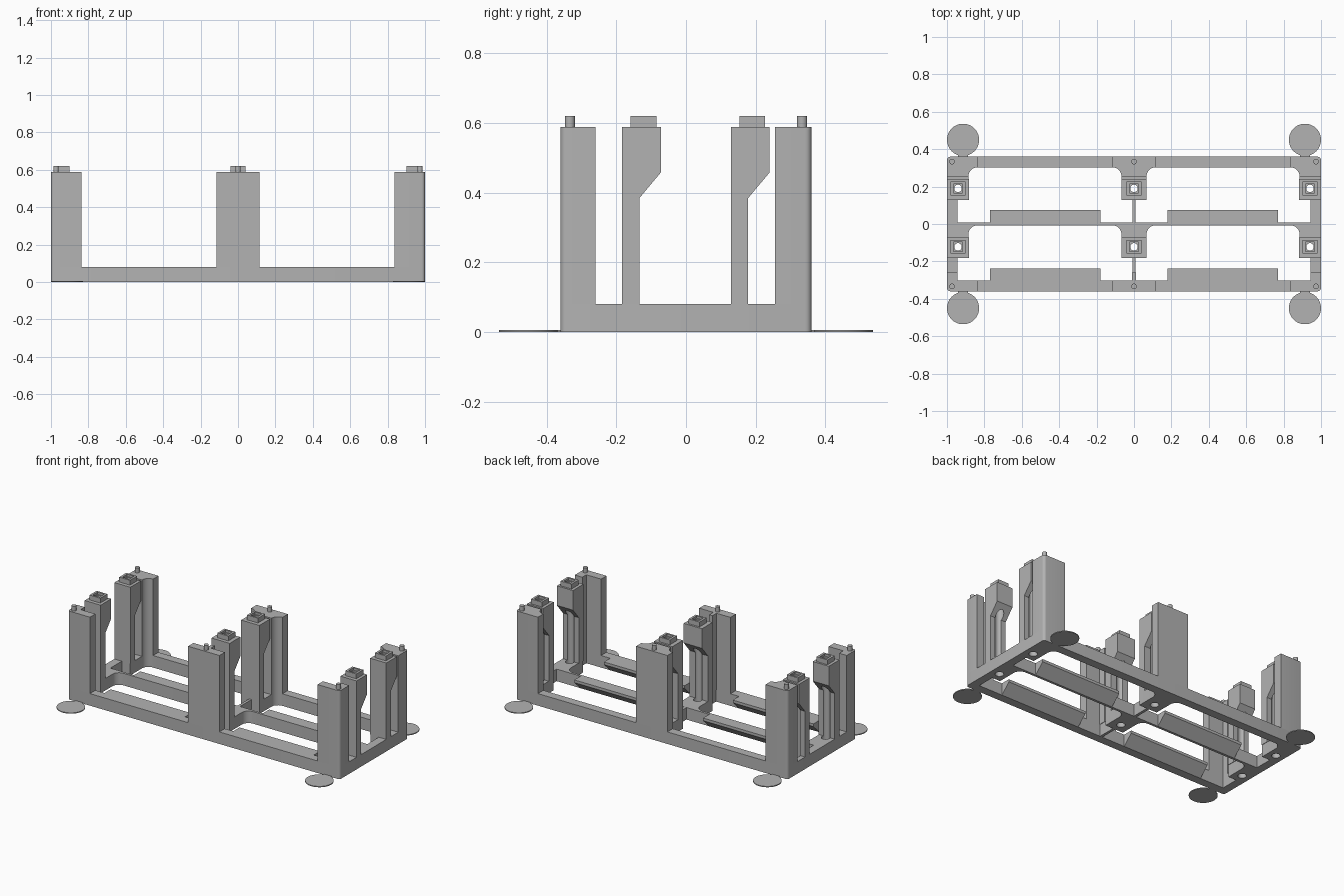
import bpy, bmesh, math

cube = bpy.data.objects.get("Cube")
if cube:
    bpy.data.objects.remove(cube, do_unlink=True)

grey = bpy.data.materials.new("plain_grey")
grey.use_nodes = True
grey.diffuse_color = (0.45, 0.45, 0.45, 1)
grey.node_tree.nodes["Principled BSDF"].inputs["Base Color"].default_value = (0.45, 0.45, 0.45, 1)

BASE, TOP, TIP = 0.08, 0.588, 0.62
HALF_Y, INNER_Y = 0.36, 0.303
FILLET = 0.048
COLUMN_Y = (-0.122, 0.19)
COLUMN_X = (-0.941, 0, 0.941)


def prism(name, points, low, high, axis="z"):
    """Extrude a flat outline along z (points are x, y) or along x (points are y, z)."""
    bm = bmesh.new()
    place = (lambda p, h: (p[0], p[1], h)) if axis == "z" else (lambda p, h: (h, p[0], p[1]))
    face = bm.faces.new([bm.verts.new(place(p, low)) for p in points])
    offset = (0, 0, high - low) if axis == "z" else (high - low, 0, 0)
    new = bmesh.ops.extrude_face_region(bm, geom=[face])["geom"]
    bmesh.ops.translate(bm, vec=offset, verts=[v for v in new if isinstance(v, bmesh.types.BMVert)])
    bmesh.ops.recalc_face_normals(bm, faces=bm.faces)
    mesh = bpy.data.meshes.new(name)
    bm.to_mesh(mesh)
    bm.free()
    mesh.materials.append(grey)
    obj = bpy.data.objects.new(name, mesh)
    bpy.context.collection.objects.link(obj)
    return obj


def arc(cx, cy, r, start, end, steps=8):
    angles = [math.radians(start + (end - start) * i / steps) for i in range(steps + 1)]
    return [(cx + r * math.cos(a), cy + r * math.sin(a)) for a in angles]


def rect(x0, x1, y0, y1):
    return [(x0, y0), (x1, y0), (x1, y1), (x0, y1)]


def circle(cx, cy, r, steps=32):
    return arc(cx, cy, r, 0, 360, steps)[:-1]


def flip(points, sx=1, sy=1):
    return [(x * sx, y * sy) for x, y in points]


def cut(obj, cutter):
    mod = obj.modifiers.new("cut", "BOOLEAN")
    mod.operation, mod.solver, mod.object = "DIFFERENCE", "EXACT", cutter
    bpy.context.view_layer.objects.active = obj
    bpy.ops.object.modifier_apply(modifier=mod.name)
    bpy.data.objects.remove(cutter, do_unlink=True)


def smooth(obj):
    bpy.ops.object.select_all(action="DESELECT")
    obj.select_set(True)
    bpy.context.view_layer.objects.active = obj
    bpy.ops.object.shade_smooth_by_angle(angle=math.radians(30))


# Base frame: a rounded slab with four filleted windows
R = 0.018
slab = []
for sx, sy, start in ((1, 1, 0), (-1, 1, 90), (-1, -1, 180), (1, -1, 270)):
    slab += arc(sx * (1 - R), sy * (HALF_Y - R), R, start, start + 90, 5)
frame = prism("base_frame", slab, 0, BASE)


def window(y0, y1, column):
    back = column - 0.061
    return ([(-0.945, y0), (-0.009, y0), (-0.009, back), (-0.067, back)]
            + arc(-0.067 - FILLET, y1 - FILLET, FILLET, 0, 90)
            + arc(-0.885 + FILLET, y1 - FILLET, FILLET, 90, 180)
            + [(-0.885, back), (-0.945, back)])


for side in (1, -1):
    for y0, y1, column in ((-INNER_Y, -0.007, COLUMN_Y[0]), (0.009, INNER_Y, COLUMN_Y[1])):
        cut(frame, prism("window_cutter", flip(window(y0, y1, column), side), -0.1, 0.2))
for x in COLUMN_X:
    for y in COLUMN_Y:
        cut(frame, prism("hole_cutter", circle(x, y, 0.026), -0.1, 0.2))
smooth(frame)

# Tall posts on the front and back rails
corner = arc(-1 + R, HALF_Y - R, R, 180, 90, 5)
back_corner = (corner + [(-0.837, HALF_Y)]
               + arc(-0.885 + FILLET, INNER_Y - FILLET, FILLET, 90, 180)
               + [(-1, INNER_Y - FILLET)])
front_corner = flip(corner + [(-0.837, HALF_Y), (-0.837, INNER_Y), (-0.945, INNER_Y),
                              (-0.945, 0.26), (-1, 0.26)], 1, -1)
for side, label in ((-1, "left"), (1, "right")):
    smooth(prism("back_post_" + label, flip(back_corner, side), BASE, TOP))
    smooth(prism("front_post_" + label, flip(front_corner, side), BASE, TOP))

half = 0.067 + FILLET
back_middle = ([(-half, HALF_Y), (half, HALF_Y)]
               + arc(half, INNER_Y - FILLET, FILLET, 90, 180)
               + arc(-half, INNER_Y - FILLET, FILLET, 0, 90))
front_middle = flip([(-half, HALF_Y), (half, HALF_Y), (half, INNER_Y), (0.012, INNER_Y),
                     (0.012, 0.26), (-0.012, 0.26), (-0.012, INNER_Y), (-half, INNER_Y)], 1, -1)
smooth(prism("back_post_middle", back_middle, BASE, TOP))
prism("front_post_middle", front_middle, BASE, TOP)

# Locating pins on the posts
for x in (-0.973, 0, 0.973):
    for y in (-0.333, 0.333):
        smooth(prism("locating_pin", circle(x, y, 0.0145, 24), TOP, TIP))

# Bored columns with an overhanging head and a recessed square cap
for x in COLUMN_X:
    width = 0.067 if x == 0 else 0.059
    for y in COLUMN_Y:
        side_profile = [(y - 0.061, BASE), (y - 0.012, BASE), (y - 0.012, 0.384),
                        (y + 0.05, 0.458), (y + 0.05, TOP), (y - 0.061, TOP)]
        column = prism("column", side_profile, x - width, x + width, "x")
        cut(column, prism("bore_cutter", circle(x, y, 0.026), 0, 0.52))
        cut(column, prism("hole_cutter", circle(x, y, 0.02), 0.5, 0.7))
        smooth(column)
        cap = prism("column_cap", rect(x - 0.04, x + 0.04, y - 0.037, y + 0.037), TOP, TIP)
        cut(cap, prism("recess_cutter", rect(x - 0.025, x + 0.025, y - 0.025, y + 0.025), 0.605, 0.7))
        cut(cap, prism("hole_cutter", circle(x, y, 0.02), 0.5, 0.7))
        smooth(cap)

# Sloped ledges behind the front and middle rails
for y in (-INNER_Y, 0.009):
    ledge = [(y, 0), (y, BASE), (y + 0.065, BASE), (y + 0.065, 0.062)]
    for x0, x1 in ((-0.77, -0.178), (0.178, 0.77)):
        prism("sloped_ledge", ledge, x0, x1, "x")

# Thin round foot pads with their joining tabs
for sx in (-1, 1):
    for sy in (-1, 1):
        smooth(prism("foot_pad", circle(sx * 0.914, sy * 0.45, 0.086, 48), 0, 0.006))
        prism("foot_tab", flip(rect(0.888, 0.94, HALF_Y, 0.372), sx, sy), 0, 0.006)
